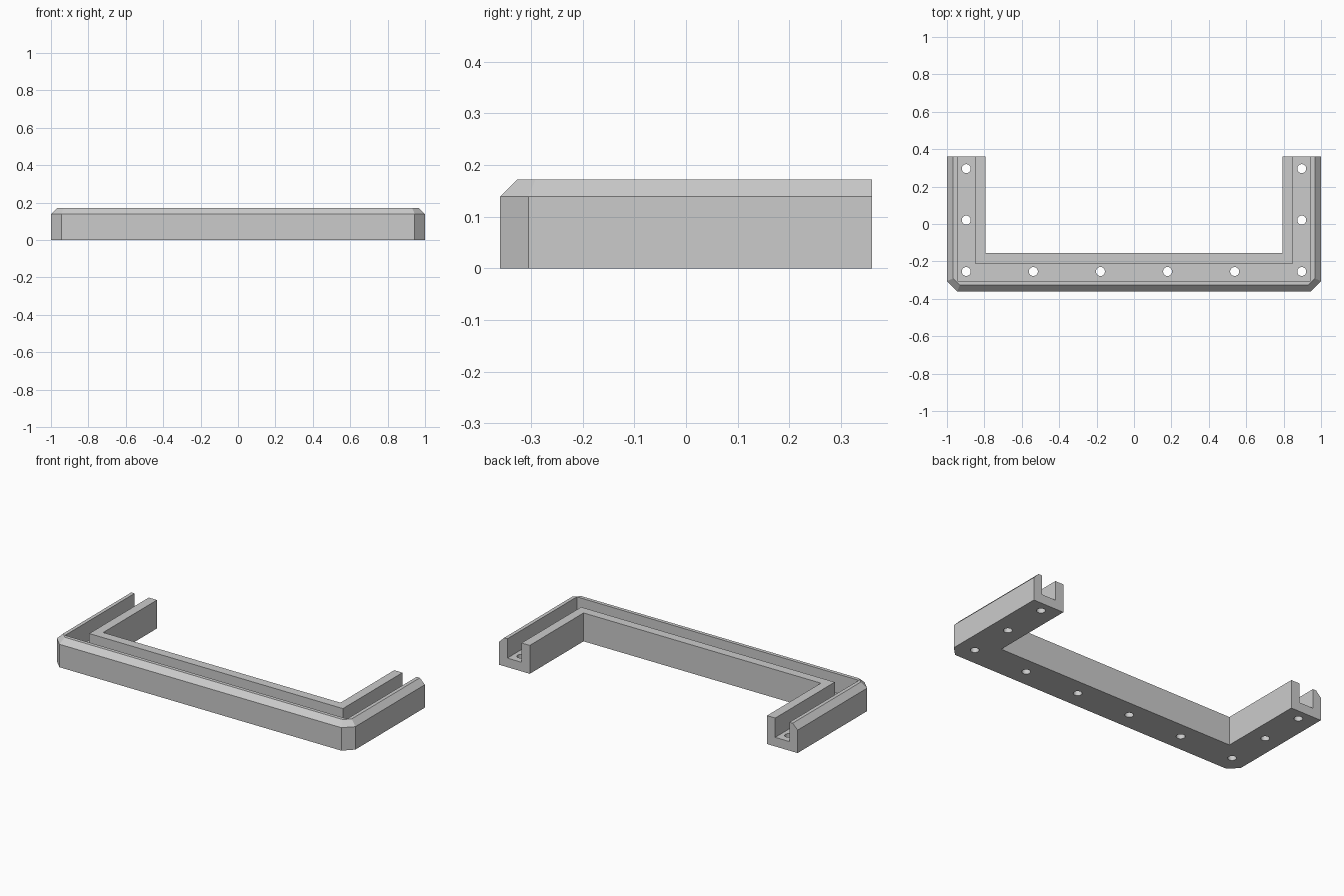
import bpy
import bmesh
import math

cube = bpy.data.objects.get("Cube")
if cube:
    bpy.data.objects.remove(cube, do_unlink=True)

HALF_X, HALF_Y = 1.0, 0.36      # half footprint
CORNER = 0.055                  # outer corner cut, also wall and floor thickness
TOP, SHOULDER, BEVEL = 0.172, 0.139, 0.033
GROOVE_END, WIDTH = 0.15, 0.205

grey = bpy.data.materials.new("grey")
grey.use_nodes = True
grey.diffuse_color = (0.6, 0.6, 0.6, 1)
grey.node_tree.nodes["Principled BSDF"].inputs["Base Color"].default_value = (0.6, 0.6, 0.6, 1)


def make_object(name, bm):
    mesh = bpy.data.meshes.new(name)
    bm.to_mesh(mesh)
    bm.free()
    obj = bpy.data.objects.new(name, mesh)
    bpy.context.collection.objects.link(obj)
    return obj


def u_path(offset):
    """U-shaped outline moved inward; the cut corner shrinks, then turns square."""
    cut = CORNER - offset * (2 - math.sqrt(2)) if offset <= BEVEL else 0
    x, y = HALF_X - offset, -HALF_Y + offset
    half = [(x, HALF_Y), (x, y + cut), (x - cut, y)]
    return half + [(-px, py) for px, py in reversed(half)]


# Channel section as (inward offset, height), swept round the U
profile = [(0, 0), (0, SHOULDER), (BEVEL, TOP), (CORNER, TOP), (CORNER, CORNER),
           (GROOVE_END, CORNER), (GROOVE_END, TOP), (WIDTH, TOP), (WIDTH, 0)]
bm = bmesh.new()
rails = [[bm.verts.new((x, y, z)) for x, y in u_path(off)] for off, z in profile]
for i, rail in enumerate(rails):
    after = rails[(i + 1) % len(rails)]
    for j in range(len(rail) - 1):
        bm.faces.new((rail[j], rail[j + 1], after[j + 1], after[j]))
for end in (0, -1):
    bm.faces.new([rail[end] for rail in rails])
bmesh.ops.remove_doubles(bm, verts=bm.verts, dist=0.0001)
bmesh.ops.recalc_face_normals(bm, faces=bm.faces)
channel = make_object("channel_frame", bm)
channel.data.materials.append(grey)

# Screw holes through the channel floor
hole_x, front_y = 0.897, -0.254
spots = [(-hole_x + i * hole_x * 2 / 5, front_y) for i in range(6)]
spots += [(side * hole_x, y) for side in (-1, 1) for y in (0.021, 0.296)]
bm = bmesh.new()
for x, y in spots:
    made = bmesh.ops.create_cone(bm, cap_ends=True, segments=32,
                                 radius1=0.024, radius2=0.024, depth=0.14)
    bmesh.ops.translate(bm, verts=made["verts"], vec=(x, y, 0.03))
drills = make_object("hole_cutters", bm)
drills.data.materials.append(grey)
drills.hide_render = True

cut = channel.modifiers.new("holes", "BOOLEAN")
cut.operation = "DIFFERENCE"
cut.solver = "EXACT"
cut.object = drills
bpy.ops.object.select_all(action="DESELECT")
channel.select_set(True)
bpy.context.view_layer.objects.active = channel
bpy.ops.object.modifier_apply(modifier=cut.name)
bpy.data.objects.remove(drills, do_unlink=True)

# Smooth hole walls, sharp edges elsewhere
bpy.ops.object.shade_smooth_by_angle(angle=math.radians(20))
